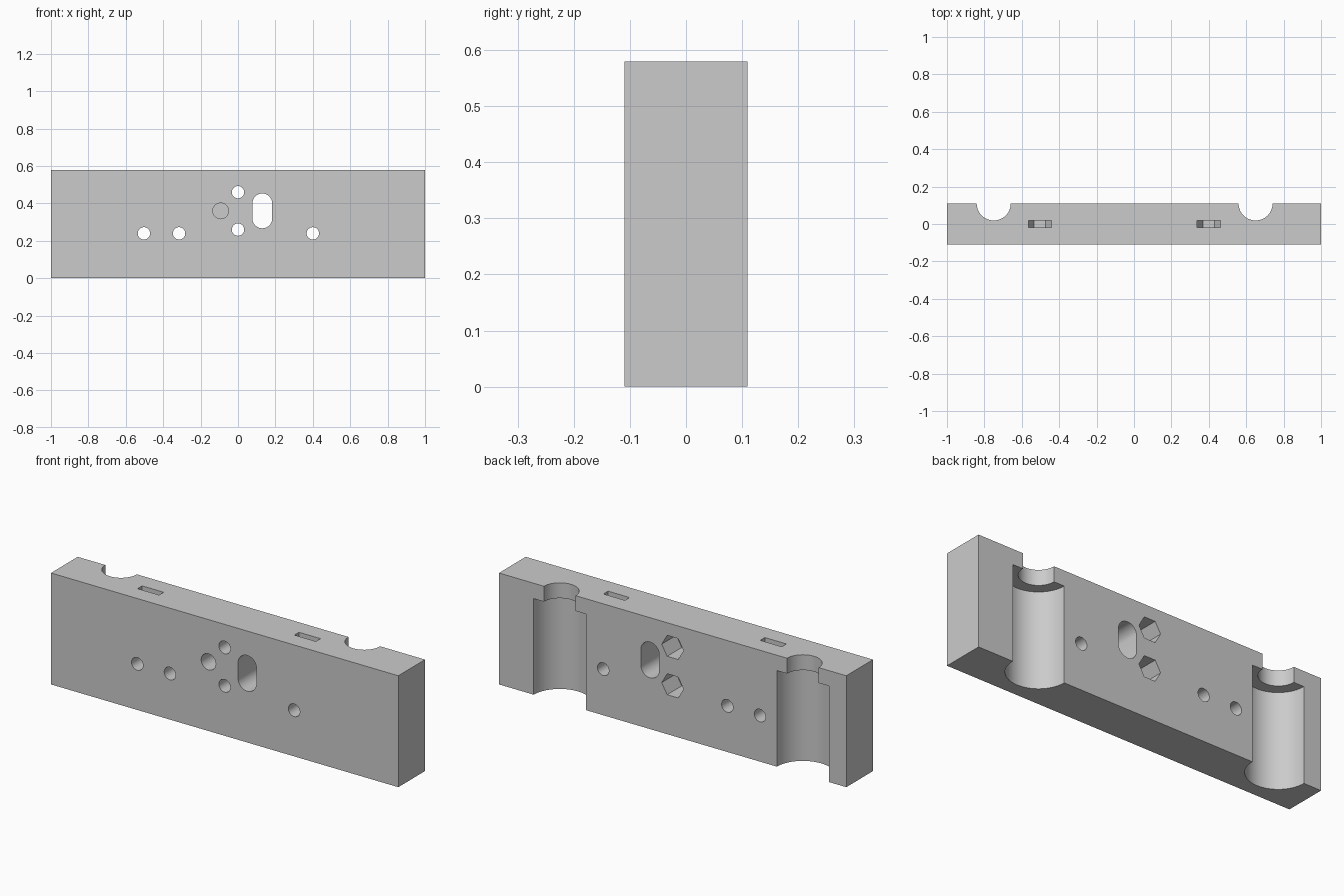
import bpy, bmesh, math
from mathutils import Vector

default = bpy.data.objects.get("Cube")
if default:
    bpy.data.objects.remove(default, do_unlink=True)

LENGTH, DEPTH, HEIGHT = 2.0, 0.22, 0.58
BACK, FRONT = DEPTH / 2, -DEPTH / 2

grey = bpy.data.materials.new("plain grey")
grey.use_nodes = True
grey.diffuse_color = (0.6, 0.6, 0.6, 1)
grey.node_tree.nodes["Principled BSDF"].inputs["Base Color"].default_value = grey.diffuse_color


def prism(name, outline, axis, low, high):
    """Extrude a 2D outline along y (outline in x, z) or z (outline in x, y)."""
    bm = bmesh.new()
    place = (lambda a, b: (a, low, b)) if axis == "y" else (lambda a, b: (a, b, low))
    face = bm.faces.new([bm.verts.new(place(a, b)) for a, b in outline])
    moved = bmesh.ops.extrude_face_region(bm, geom=[face])["geom"]
    shift = Vector((0, high - low, 0) if axis == "y" else (0, 0, high - low))
    bmesh.ops.translate(bm, vec=shift,
                        verts=[v for v in moved if isinstance(v, bmesh.types.BMVert)])
    bmesh.ops.recalc_face_normals(bm, faces=bm.faces)
    mesh = bpy.data.meshes.new(name)
    bm.to_mesh(mesh)
    bm.free()
    mesh.materials.append(grey)
    obj = bpy.data.objects.new(name, mesh)
    bpy.context.collection.objects.link(obj)
    return obj


def ring(x, y, radius, sides=48, stretch=0):
    """Regular outline; stretch pulls the upper and lower halves apart."""
    points = []
    for i in range(sides):
        t = math.tau * (i + (0.5 if stretch else 0)) / sides
        points.append((x + radius * math.cos(t),
                       y + radius * math.sin(t) + math.copysign(stretch, math.sin(t))))
    return points


# Main block
w, d = LENGTH / 2, DEPTH / 2
block = prism("mounting_block", [(-w, -d), (w, -d), (w, d), (-w, d)], "z", 0, HEIGHT)
cutters = []

# Stepped half-round channels in the back
for x in (-0.75, 0.65):
    cutters.append(prism("channel_cutter", ring(x, BACK, 0.15, 96), "z", -0.1, 0.5))
    cutters.append(prism("notch_cutter", ring(x, BACK, 0.091, 96), "z", 0.4, 0.7))

# Through holes
for x, z in ((-0.503, 0.24), (-0.315, 0.24), (0.4, 0.24), (0, 0.46), (0, 0.26)):
    cutters.append(prism("hole_cutter", ring(x, z, 0.033), "y", -0.2, 0.2))

# Hexagonal pockets behind the two middle holes
for z in (0.46, 0.26):
    cutters.append(prism("hex_cutter", ring(0, z, 0.063, 6), "y", BACK - 0.12, 0.2))

# Blind hole and rounded slot
cutters.append(prism("blind_cutter", ring(-0.093, 0.36, 0.042), "y", -0.2, FRONT + 0.15))
cutters.append(prism("slot_cutter", ring(0.13, 0.36, 0.053, 48, 0.04), "y", -0.2, 0.2))

# Nut slots dropping from the top, with a half-hexagon floor
for x in (-0.503, 0.4):
    r = 0.062
    floor = [(x - r, 0.24), (x - r / 2, 0.24 - r * 0.866), (x + r / 2, 0.24 - r * 0.866), (x + r, 0.24)]
    cutters.append(prism("nut_slot_cutter", floor + [(x + r, 0.7), (x - r, 0.7)], "y", -0.019, 0.019))

# Cut everything, then discard the cutters
bpy.ops.object.select_all(action="DESELECT")
block.select_set(True)
bpy.context.view_layer.objects.active = block
for cutter in cutters:
    cutter.hide_render = True
    cut = block.modifiers.new("cut", "BOOLEAN")
    cut.operation = "DIFFERENCE"
    cut.solver = "EXACT"
    cut.object = cutter
    bpy.ops.object.modifier_apply(modifier=cut.name)
    bpy.data.objects.remove(cutter, do_unlink=True)

bpy.ops.object.shade_smooth_by_angle(angle=math.radians(30))
